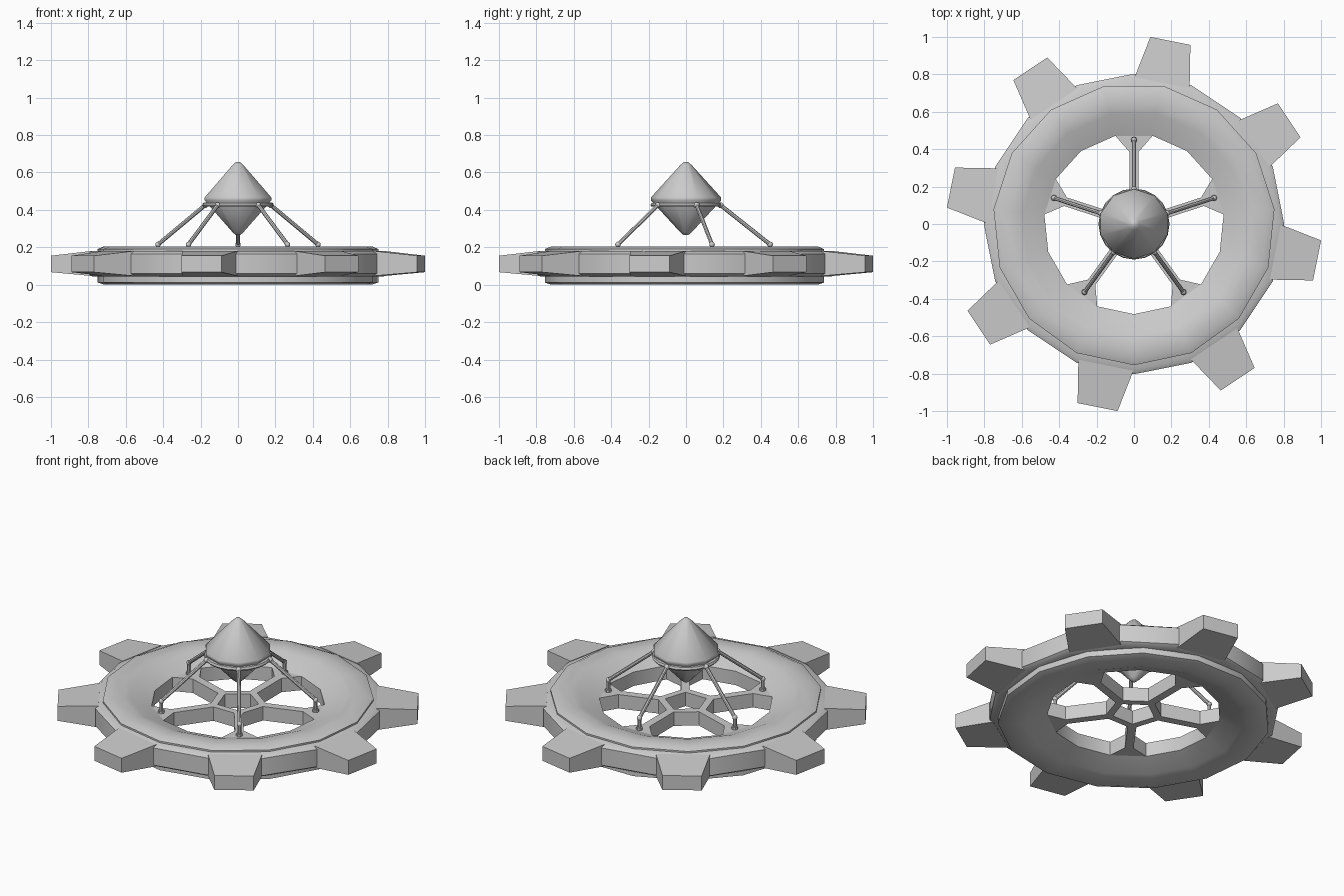
import bpy, bmesh, math
from mathutils import Vector, Matrix

if "Cube" in bpy.data.objects:
    bpy.data.objects.remove(bpy.data.objects["Cube"])

GREY = (0.6, 0.6, 0.6, 1)
metal = bpy.data.materials.new("plain_grey")
metal.use_nodes = True
metal.diffuse_color = GREY
metal.node_tree.nodes["Principled BSDF"].inputs["Base Color"].default_value = GREY
SPOKES = [math.radians(90 + 72 * i) for i in range(5)]
PLATE_LOW, PLATE_TOP = 0.06, 0.145


def finish(name, bm, smooth=40):
    bmesh.ops.recalc_face_normals(bm, faces=bm.faces)
    mesh = bpy.data.meshes.new(name)
    bm.to_mesh(mesh)
    bm.free()
    mesh.materials.append(metal)
    ob = bpy.data.objects.new(name, mesh)
    bpy.context.scene.collection.objects.link(ob)
    bpy.ops.object.select_all(action="DESELECT")
    ob.select_set(True)
    bpy.context.view_layer.objects.active = ob
    bpy.ops.object.shade_smooth_by_angle(angle=math.radians(smooth))
    return ob


def polar(r, a, z=0):
    return Vector((r * math.cos(a), r * math.sin(a), z))


def lathe(name, profile, sides, start, closed=True, smooth=40):
    """Spin a (radius, height) outline with a fixed number of sides."""
    bm = bmesh.new()
    rows = [[bm.verts.new(polar(r, math.radians(start) + math.tau * i / sides, z))
             for r, z in profile] for i in range(sides)]
    n = len(profile)
    for i in range(sides):
        a, b = rows[i], rows[(i + 1) % sides]
        for j in range(n if closed else n - 1):
            k = (j + 1) % n
            bm.faces.new((a[j], b[j], b[k], a[k]))
    if not closed:
        bm.faces.new([row[0] for row in rows])
        bm.faces.new([row[-1] for row in rows])
    return finish(name, bm, smooth)


def rod(bm, a, b, radius, sides=8):
    d = b - a
    m = Matrix.Translation((a + b) / 2) @ d.to_track_quat("Z", "Y").to_matrix().to_4x4()
    bmesh.ops.create_cone(bm, cap_ends=True, segments=sides, radius1=radius,
                          radius2=radius, depth=d.length, matrix=m)


def ball(bm, p, radius):
    bmesh.ops.create_uvsphere(bm, u_segments=10, v_segments=6, radius=radius,
                              matrix=Matrix.Translation(p))


# Main rim with a dished inner face
lathe("rim", [(0.482, PLATE_LOW), (0.6, 0.012), (0.64, 0.002), (0.72, 0), (0.755, 0.012),
              (0.755, 0.19), (0.72, 0.205), (0.64, 0.203), (0.6, 0.193),
              (0.482, PLATE_TOP)], 15, -90)

# Outer toothed band
lathe("tooth_band", [(0.70, 0.05), (0.78, 0.045), (0.803, 0.06), (0.803, 0.165),
                     (0.78, 0.18), (0.70, 0.18)], 16, 90)

# Eight tapering teeth
bm = bmesh.new()
for i in range(8):
    turn = Matrix.Rotation(math.radians(78.75 + 45 * i), 3, "Z")
    loops = []
    for r, w, low, high in ((0.77, 0.15, 0.047, 0.18), (0.998, 0.109, 0.067, 0.155)):
        loops.append([bm.verts.new(turn @ Vector((r, y, z)))
                      for y, z in ((-w, low), (w, low), (w, high), (-w, high))])
    root, tip = loops
    for j in range(4):
        k = (j + 1) % 4
        bm.faces.new((root[j], root[k], tip[k], tip[j]))
    bm.faces.new(root)
    bm.faces.new(tip)
finish("teeth", bm)

# Five spokes that flare into the rim
bm = bmesh.new()
for a in SPOKES:
    turn = Matrix.Rotation(a, 3, "Z")
    half = [(0.14, 0.024), (0.385, 0.024), (0.472, 0.1), (0.5, 0.1)]
    outline = half + [(r, -w) for r, w in reversed(half)]
    face = bm.faces.new([bm.verts.new(turn @ Vector((r, w, PLATE_LOW))) for r, w in outline])
    grown = bmesh.ops.extrude_face_region(bm, geom=[face], use_keep_orig=True)["geom"]
    for v in grown:
        if isinstance(v, bmesh.types.BMVert):
            v.co.z = PLATE_TOP
finish("spokes", bm, 30)

# Pentagonal hub
lathe("hub", [(0.12, PLATE_LOW), (0.17, PLATE_LOW), (0.17, PLATE_TOP), (0.12, PLATE_TOP)],
      5, 90, smooth=30)

# Pointed double cone held above the hub
lathe("double_cone", [(0.012, 0.265), (0.03, 0.28), (0.187, 0.45), (0.187, 0.467),
                      (0.03, 0.64), (0.012, 0.655)], 10, 90, closed=False, smooth=50)

# Collar around the cone
lathe("collar", [(0.165, 0.417), (0.185, 0.417), (0.19, 0.425), (0.185, 0.437),
                 (0.165, 0.437)], 20, 90)

# Five legs with ball joints and short feet
bm = bmesh.new()
for a in SPOKES:
    top, knee = polar(0.185, a, 0.425), polar(0.45, a, 0.215)
    rod(bm, top, knee, 0.011)
    rod(bm, knee, polar(0.45, a, PLATE_TOP - 0.01), 0.011)
    rod(bm, polar(0.45, a, PLATE_TOP - 0.005), polar(0.45, a, PLATE_TOP + 0.015), 0.018)
    ball(bm, top, 0.016)
    ball(bm, knee, 0.015)
finish("legs", bm)
